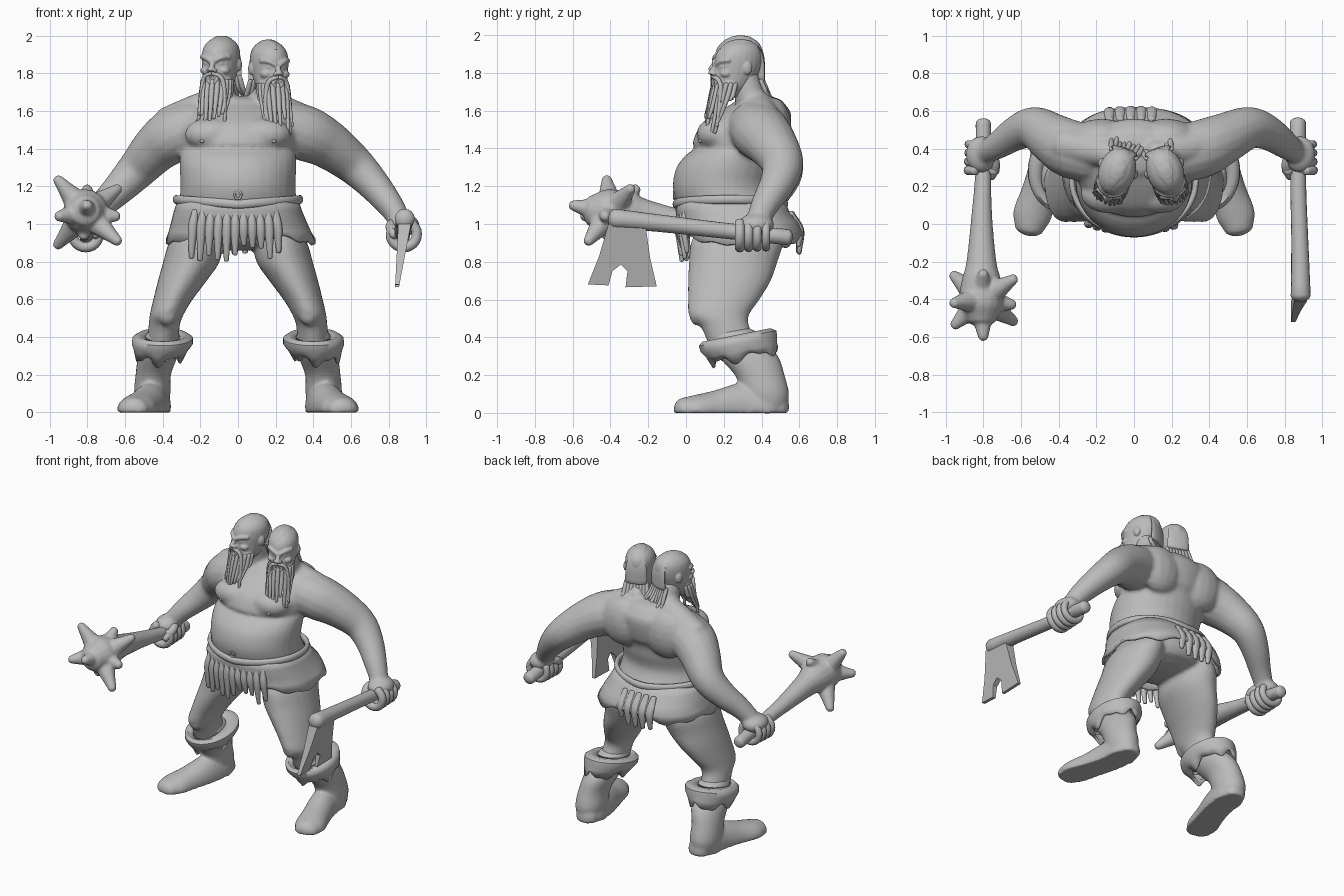
import bpy, bmesh, math, random
from mathutils import Vector, Matrix

random.seed(4)
X, Y, Z = Vector((1, 0, 0)), Vector((0, 1, 0)), Vector((0, 0, 1))

cube = bpy.data.objects.get("Cube")
if cube:
    bpy.data.objects.remove(cube)

clay = bpy.data.materials.new("clay_grey")
clay.use_nodes = True
clay.diffuse_color = (0.5, 0.5, 0.5, 1)
clay.node_tree.nodes["Principled BSDF"].inputs["Base Color"].default_value = (0.5, 0.5, 0.5, 1)


def finish(bm, name, matrix=None, remesh=0, soften=6, thick=0, angle=50):
    """Turn a bmesh into a smooth object, optionally fused or thickened."""
    if matrix:
        bm.transform(matrix)
    bmesh.ops.recalc_face_normals(bm, faces=bm.faces)
    mesh = bpy.data.meshes.new(name)
    bm.to_mesh(mesh)
    bm.free()
    mesh.materials.append(clay)
    ob = bpy.data.objects.new(name, mesh)
    bpy.context.collection.objects.link(ob)
    bpy.ops.object.select_all(action='DESELECT')
    ob.select_set(True)
    bpy.context.view_layer.objects.active = ob
    if remesh:
        mod = ob.modifiers.new("fuse", 'REMESH')
        mod.mode, mod.voxel_size, mod.use_smooth_shade = 'VOXEL', remesh, True
        soft = ob.modifiers.new("soften", 'SMOOTH')
        soft.factor, soft.iterations = 0.5, soften
    else:
        if thick:
            ob.modifiers.new("thickness", 'SOLIDIFY').thickness = thick
        bpy.ops.object.shade_smooth_by_angle(angle=math.radians(angle))


def spline(pts, steps):
    """Smooth a list of (x, y, z, radius_a, radius_b)."""
    p = [Vector(q) for q in pts]
    p = [p[0] * 2 - p[1]] + p + [p[-1] * 2 - p[-2]]
    out = []
    for a, b, c, d in zip(p, p[1:], p[2:], p[3:]):
        for i in range(steps):
            t = i / steps
            out.append((b * 2 + (c - a) * t + (a * 2 - b * 5 + c * 4 - d) * t * t
                        + (b * 3 - a - c * 3 + d) * t ** 3) * 0.5)
    return out + [p[-2]]


def tube(bm, pts, ref=None, n=16, steps=4, cap=0.6, floor=False):
    """Loft ellipses along a path; without ref the rings stay horizontal."""
    s = spline(pts, steps)
    c = [Vector(q[:3]) for q in s]
    rings = []
    for i, q in enumerate(s):
        t = (c[min(i + 1, len(c) - 1)] - c[max(i - 1, 0)]).normalized()
        if ref is None:
            t, u, v = (Z if t.z > 0 else -Z), X, Y
        else:
            v = (ref - t * ref.dot(t)).normalized()
            u = t.cross(v)
        rings.append([c[i], t, u * max(q[3], .002), v * max(q[4], .002)])
    ends = []
    for (o, t, u, v), sign in ((rings[0], -1), (rings[-1], 1)):
        h = cap * min(u.length, v.length) * sign
        ends.append([[o + t * h * math.sin(k), t, u * math.cos(k), v * math.cos(k)]
                     for k in (0.5, 1.0, 1.35)])
    rings = ends[0][::-1] + rings + ends[1]
    loops = []
    for o, t, u, v in rings:
        loop = []
        for k in range(n):
            a = math.tau * k / n
            p = o + u * math.cos(a) + v * math.sin(a)
            if floor:
                p.z = max(p.z, 0)
            loop.append(bm.verts.new(p))
        loops.append(loop)
    for a, b in zip(loops, loops[1:]):
        for k in range(n):
            bm.faces.new((a[k], a[k - 1], b[k - 1], b[k]))
    bm.faces.new(loops[0])
    bm.faces.new(loops[-1])


def ball(bm, loc, scale):
    bmesh.ops.create_uvsphere(bm, u_segments=16, v_segments=10, radius=1,
                              matrix=Matrix.Translation(loc) @ Matrix.Diagonal((*scale, 1)))


def shell(bm, rings, hem, tilt=0, square=1, n=64):
    """Open cloth band of stacked rounded rings with a ragged last ring."""
    loops = []
    for i, (x, y, z, a, b) in enumerate(rings):
        loop = []
        for k in range(n):
            w = math.tau * k / n
            c, s = [math.copysign(abs(f) ** square, f) for f in (math.cos(w), math.sin(w))]
            dz = hem(w) if i == len(rings) - 1 else 0
            loop.append(bm.verts.new((x + a * c, y + b * s, z + dz + tilt * b * s)))
        loops.append(loop)
    for a, b in zip(loops, loops[1:]):
        for k in range(n):
            bm.faces.new((a[k], a[k - 1], b[k - 1], b[k]))


# Body: torso, necks, arms and legs fused into one skin
body = bmesh.new()
torso = [(.29, .93, .27, .24), (.28, 1.02, .32, .28), (.235, 1.1, .315, .28),
         (.2, 1.2, .305, .27), (.22, 1.3, .31, .27), (.25, 1.365, .308, .25), (.28, 1.4, .3, .235),
         (.285, 1.43, .305, .25), (.315, 1.52, .31, .24), (.36, 1.59, .28, .195), (.385, 1.64, .2, .135)]
tube(body, [(0, y, z, a, b) for y, z, a, b in torso], n=32, cap=.3)
heads = ((-.09, 1.85, -20), (.165, 1.83, 20))
for x, z, yaw in heads:
    tube(body, [(x * .9, .38, 1.56, .11, .11), (x, .34, 1.68, .08, .085), (x, .3, 1.8, .068, .078)])
left_arm = [(.22, .36, 1.52, .14), (.36, .4, 1.48, .148), (.48, .455, 1.42, .13), (.61, .51, 1.32, .108),
            (.71, .485, 1.22, .09), (.805, .42, 1.105, .072), (.86, .38, 1.02, .058)]
right_arm = [(-.21, .36, 1.515, .14), (-.34, .4, 1.47, .148), (-.435, .455, 1.4, .13),
             (-.53, .51, 1.295, .108), (-.62, .485, 1.2, .09), (-.72, .42, 1.1, .071), (-.79, .38, 1.02, .058)]
leg = [(.2, .28, .97, .12, .22), (.225, .27, .9, .143, .245), (.247, .25, .8, .15, .235),
       (.295, .23, .7, .13, .22), (.345, .2, .6, .105, .19), (.378, .175, .52, .09, .16),
       (.392, .205, .46, .083, .13), (.4, .25, .36, .083, .13)]
for s, arm in ((1, left_arm), (-1, right_arm)):
    tube(body, [(x, y, z, r, r * 1.05) for x, y, z, r in arm], ref=Y)
    tube(body, [(s * .1, .37, 1.675, .06, .07), (s * .22, .39, 1.615, .075, .08),
                (s * .38, .42, 1.54, .08, .09)], ref=Y)
    tube(body, [(x * s, y, z, a, b) for x, y, z, a, b in leg], n=24)
    ball(body, (s * .135, .16, 1.475), (.15, .105, .09))
    ball(body, (s * .17, .46, 1.5), (.17, .1, .17))
    ball(body, (s * .375, .06, .53), (.055, .045, .07))
    ball(body, (arm[-1][0] + s * .02, .37, .995), (.085, .1, .06))
finish(body, "body", remesh=.013)

# Fingers and thumbs wrapped round the grips
for s, hx, side in ((1, .88, "left"), (-1, -.808, "right")):
    bm = bmesh.new()
    for i in range(4):
        y, r = .285 + i * .046, .027 - i * .0015
        arc = [math.radians(d) for d in range(60, -220, -45)]
        tube(bm, [(hx + s * .07 * math.cos(a), y, .946 + .07 * math.sin(a), r, r) for a in arc],
             ref=Y, n=10, steps=3)
    tube(bm, [(hx - s * .04, .38, 1.01, .032, .032), (hx - s * .07, .31, .985, .028, .028),
              (hx - s * .05, .25, .94, .022, .022)], ref=Z, n=10)
    finish(bm, side + "_fingers")

# Chest and belly details
bm = bmesh.new()
for s in (1, -1):
    ball(bm, (s * .19, .082, 1.44), (.013, .016, .011))
tube(bm, [(.018 * math.cos(a), -.062, 1.155 + .022 * math.sin(a), .006, .006)
          for a in [math.tau * i / 8 for i in range(9)]], ref=Y, n=8)
finish(bm, "nipples_and_navel")

# Ragged loincloth with rolled belt and hanging strips
bm = bmesh.new()
shell(bm, [(0, .235, 1.13, .32, .285), (0, .245, 1.07, .34, .3), (.005, .28, 1.01, .36, .32),
           (.01, .295, .96, .378, .325), (.015, .297, .91, .398, .322)],
      lambda w: .012 * math.sin(5 * w) + .01 * math.sin(11 * w) + .02 * abs(math.sin(w)) ** 6,
      square=.82)
finish(bm, "loincloth", thick=.018)
bm = bmesh.new()
tube(bm, [(.33 * math.cos(a), .235 + .29 * math.sin(a), 1.105 + .025 * abs(math.cos(a)), .016, .024)
          for a in [math.tau * i / 24 for i in range(25)]], ref=Z, n=10)
finish(bm, "rolled_belt")
bm = bmesh.new()
for i in range(11):
    x, low = -.24 + i * .045, random.uniform(.8, .9)
    f = -.03 + .7 * x * x
    tube(bm, [(x * .95, f - .005, 1.07, .016, .014), (x, f - .012, .98, .025, .02),
              (x * 1.03, f + .005, low, .013, .012)], n=10)
for i in range(5):
    x = -.13 + i * .056
    b = .605 - .4 * x * x
    tube(bm, [(x, b - .045, 1.06, .02, .015), (x, b, .97, .03, .022),
              (x, b - .005, random.uniform(.84, .89), .015, .012)], n=10)
finish(bm, "cloth_strips")

# Boots with drooping fur cuffs
shaft = [(.4, .26, .4, .095, .14), (.425, .33, .3, .105, .158), (.45, .39, .2, .094, .132),
         (.455, .42, .11, .097, .125), (.455, .43, .05, .09, .11)]
foot = [(.445, .49, .03, .075, .09), (.45, .43, .03, .095, .12), (.465, .3, .03, .094, .13),
        (.505, .16, .02, .096, .1), (.54, .05, .015, .103, .08), (.555, -.015, .015, .082, .066)]
for s, side in ((1, "left"), (-1, "right")):
    bm = bmesh.new()
    tube(bm, [(x * s, y, z, a, b) for x, y, z, a, b in shaft], n=24)
    tube(bm, [(x * s, y, z, a, b) for x, y, z, a, b in foot], ref=Z, n=24, cap=.75, floor=True)
    finish(bm, side + "_boot", remesh=.01)
    bm = bmesh.new()
    shell(bm, [(s * .4, .24, .4, .085, .13), (s * .4, .265, .412, .135, .18), (s * .4, .273, .395, .16, .205),
               (s * .402, .28, .365, .162, .203), (s * .41, .295, .33, .143, .188),
               (s * .42, .315, .295, .122, .172)],
          lambda w: .018 * math.sin(5 * w) + .01 * math.sin(9 * w + 1), tilt=.2)
    finish(bm, side + "_boot_cuff", thick=.014)

# Two heads, each turned outward
skull = [(-.06, -.15, .05, .06), (-.035, -.1, .078, .1), (-.012, -.03, .092, .12), (-.002, .03, .098, .13),
         (.003, .08, .093, .122), (.008, .115, .073, .095), (.01, .136, .045, .06)]
for (hx, hz, yaw), side in zip(heads, ("right", "left")):
    place = Matrix.Translation((hx, .28, hz)) @ Matrix.Rotation(math.radians(yaw), 4, 'Z')
    bm = bmesh.new()
    tube(bm, [(0, y, z, a, b) for y, z, a, b in skull], n=24, cap=.25)
    for s in (1, -1):
        tube(bm, [(s * .075, -.08, .037, .015, .015), (s * .045, -.114, .034, .017, .016),
                  (s * .008, -.132, .014, .016, .014)], ref=Z, n=10)
        ball(bm, (s * .036, -.11, .003), (.018, .015, .009))
        ball(bm, (s * .048, -.09, -.035), (.034, .033, .024))
        ball(bm, (s * .096, .015, -.005), (.015, .025, .035))
        ball(bm, (s * .016, -.145, -.034), (.013, .015, .012))
        ball(bm, (s * .016, -.142, -.068), (.007, .008, .014))
    tube(bm, [(0, -.125, .018, .013, .013), (0, -.146, -.012, .015, .016), (0, -.158, -.03, .018, .016)], n=10)
    tube(bm, [(.028 * math.cos(a), -.135, -.077 + .026 * math.sin(a), .01, .011)
              for a in [math.tau * i / 10 for i in range(11)]], ref=Y, n=8)
    finish(bm, side + "_head", place, remesh=.005, soften=3)

    bm = bmesh.new()
    tube(bm, [(0, -.05, -.07, .083, .075), (0, -.075, -.13, .077, .072), (0, -.11, -.18, .052, .046),
              (0, -.135, -.23, .028, .026)], n=20)
    for i in range(11):
        a = math.radians(-190 + i * 20)
        x, y = math.cos(a), math.sin(a)
        end = random.uniform(-.35, -.25) if y < .1 else -.18
        tube(bm, [(x * .077, -.06 + y * .072, -.09, .014, .014), (x * .078, -.085 + y * .065, -.17, .015, .015),
                  (x * .074, -.135 + y * .045, end, .009, .009)], n=8)
    for s in (1, -1):
        tube(bm, [(s * .006, -.146, -.05, .012, .01), (s * .045, -.13, -.07, .013, .013),
                  (s * .062, -.125, -.13, .013, .013), (s * .075, -.15, -.31, .009, .009)], ref=X, n=8)
    finish(bm, side + "_beard", place)

    # Crest of hair with locks down the neck
    bm = bmesh.new()
    tube(bm, [(0, -.1, .095, .008, .012), (0, -.055, .125, .01, .028), (0, .02, .138, .011, .04),
              (0, .09, .1, .014, .055), (0, .114, .03, .016, .07), (0, .113, -.07, .02, .075)], ref=X)
    for i in range(8):
        x = -.07 + i * .02
        tube(bm, [(x, .1, -.07, .013, .013), (x * 1.1, .125, -.13, .015, .014),
                  (x * 1.25, .17 + random.uniform(-.02, .02), random.uniform(-.23, -.17), .008, .008)], n=8)
    finish(bm, side + "_hair", place)

# Axe: shaft and notched blade hanging below it
bm = bmesh.new()
tube(bm, [(.87, .54, .93, .042, .042), (.872, .2, .965, .042, .042), (.882, -.15, 1.005, .046, .046),
          (.885, -.38, 1.028, .053, .053)], ref=Z, cap=.6)
finish(bm, "axe_shaft")
bm = bmesh.new()
outline = [(-.41, 1), (-.46, .83), (-.52, .68), (-.41, .675), (-.39, .75), (-.345, .785), (-.31, .75),
           (-.32, .665), (-.155, .67), (-.19, .82), (-.215, 1)]
faces = []
for s in (1, -1):
    faces.append([bm.verts.new((.845 + (z - .67) * .12 + s * (.01 + (z - .66) * .07), y, z))
                  for y, z in outline])
    bm.faces.new(faces[-1])
for k in range(len(outline)):
    bm.faces.new((faces[0][k], faces[0][k - 1], faces[1][k - 1], faces[1][k]))
finish(bm, "axe_blade", angle=20)

# Club: flaring shaft and spiked head
bm = bmesh.new()
core = Vector((-.81, -.4, 1.06))
tube(bm, [(-.8, .54, .912, .042, .042), (-.8, .3, .955, .042, .042), (-.808, .05, 1, .055, .055),
          (-.81, -.2, 1.045, .08, .08), (-.81, -.3, 1.06, .105, .105), (-.81, -.42, 1.065, .12, .12),
          (-.81, -.5, 1.07, .085, .085)], ref=Z, cap=.5)
spikes = [(-.96, -.42, 1.24), (-.635, -.29, 1.19), (-.635, -.52, .905), (-.96, -.27, .885),
          (-.8, -.605, 1.1), (-.955, -.54, 1.04), (-.64, -.43, 1.04), (-.8, -.26, 1.19), (-.82, -.42, .93)]
for tip in map(Vector, spikes):
    mid = core.lerp(tip, .6)
    tube(bm, [(*core, .09, .09), (*mid, .05, .05), (*tip, .027, .027)], ref=Vector((.3, .2, .5)), n=10)
finish(bm, "spiked_club", remesh=.009)
